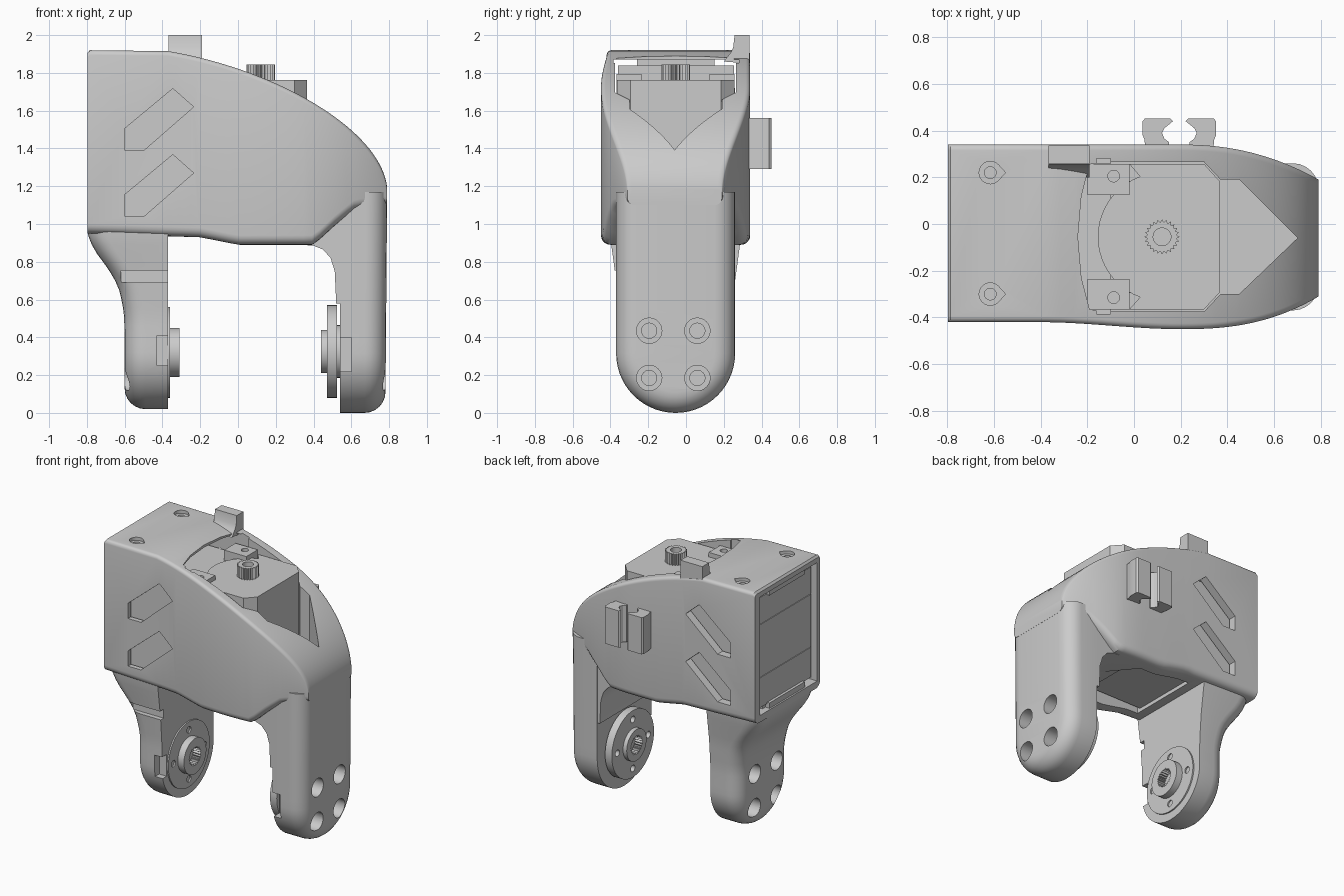
import bpy, bmesh, math
from mathutils import Vector
from mathutils.geometry import interpolate_bezier

if "Cube" in bpy.data.objects:
    bpy.data.objects.remove(bpy.data.objects["Cube"])

CY = -0.055  # middle plane of the part in y


def make(name, verts, faces):
    bm = bmesh.new()
    vs = [bm.verts.new(v) for v in verts]
    for f in faces:
        bm.faces.new([vs[i] for i in f])
    bmesh.ops.recalc_face_normals(bm, faces=bm.faces)
    me = bpy.data.meshes.new(name)
    bm.to_mesh(me)
    bm.free()
    ob = bpy.data.objects.new(name, me)
    bpy.context.collection.objects.link(ob)
    return ob


def prism(name, pts, axis, lo, hi):
    put = {'x': lambda u, v, h: (h, u, v), 'y': lambda u, v, h: (u, h, v),
           'z': lambda u, v, h: (u, v, h)}[axis]
    n = len(pts)
    verts = [put(u, v, h) for h in (lo, hi) for u, v in pts]
    faces = [tuple(range(n)), tuple(range(n, 2 * n))]
    faces += [(i, (i + 1) % n, n + (i + 1) % n, n + i) for i in range(n)]
    return make(name, verts, faces)


def box(name, x, y, z):
    return prism(name, [(x[0], y[0]), (x[1], y[0]), (x[1], y[1]), (x[0], y[1])], 'z', *z)


def circle(u, v, r, n=32):
    return [(u + r * math.cos(2 * math.pi * i / n), v + r * math.sin(2 * math.pi * i / n)) for i in range(n)]


def cyl(name, u, v, r, axis, lo, hi, n=32):
    return prism(name, circle(u, v, r, n), axis, lo, hi)


def cut(ob, *cutters):
    for c in cutters:
        m = ob.modifiers.new("cut", 'BOOLEAN')
        m.operation, m.object, m.solver = 'DIFFERENCE', c, 'EXACT'
        bpy.context.view_layer.objects.active = ob
        bpy.ops.object.modifier_apply(modifier=m.name)
        bpy.data.objects.remove(c)


def lerp(table, x):
    for (a, fa), (b, fb) in zip(table, table[1:]):
        if x <= b:
            return fa + (fb - fa) * max(0, (x - a) / (b - a))
    return table[-1][1]


# Body shell: rounded-rectangle sections lofted along x
curve = interpolate_bezier(Vector((-0.37, 0, 1.915)), Vector((0.2, 0, 1.82)),
                           Vector((0.76, 0, 1.5)), Vector((0.79, 0, 1.19)), 32)
stations = [(-0.797, 1.905), (-0.785, 1.92)] + [(p.x, p.z) for p in curve]
floor = [(-0.8, 0.95), (-0.37, 0.935), (-0.2, 0.93), (0, 0.89), (0.4, 0.89), (0.52, 1.0), (0.62, 1.08), (0.79, 1.1)]
verts, N = [], 24
for x, z1 in stations:
    t = max(0, (x - 0.2) / 0.59)
    s = min(1, max(0, (x + 0.4) / 0.6))
    y0 = -0.42 - 0.03 * s * s * (3 - 2 * s) + 0.14 * t ** 2.5
    y1 = 0.34 - 0.15 * t ** 2.2
    z0 = lerp(floor, x)
    for cy, cz, r, a0 in ((y1, z1, 0.025, 0), (y0, z1, 0.025, 90), (y0, z0, 0.05, 180), (y1, z0, 0.05, 270)):
        r = min(r, (z1 - z0) * 0.4)
        sy, sz = (1 if cy == y0 else -1), (1 if cz == z0 else -1)
        for k in range(6):
            a = math.radians(a0 + 18 * k)
            verts.append((x, cy + sy * r + r * math.cos(a), cz + sz * r + r * math.sin(a)))
M = len(stations)
faces = [(i * N + j, i * N + (j + 1) % N, (i + 1) * N + (j + 1) % N, (i + 1) * N + j)
         for i in range(M - 1) for j in range(N)]
faces += [tuple(range(N)), tuple(range((M - 1) * N, M * N))]
body = make("body_shell", verts, faces)

# Openings: rear bay, top pocket with pointed end, underside window
pocket = [(-0.13, -0.375), (0.3, -0.375), (0.37, -0.3), (0.45, -0.3), (0.7, -0.06), (0.45, 0.19), (0.37, 0.19),
          (0.3, 0.265), (-0.13, 0.265), (-0.19, 0.255), (-0.225, 0.12), (-0.24, CY), (-0.225, -0.23), (-0.19, -0.365)]
under = [(-0.3, -0.32), (0.12, -0.32), (0.34, CY), (0.12, 0.21), (-0.3, 0.21)]
cut(body, box("c", (-1, -0.1), (-0.385, 0.28), (1.0, 1.87)), prism("c", pocket, 'z', 1.2, 2.3),
    prism("c", under, 'z', 0.7, 1.3))

# Slanted side windows and top screw holes
for dz in (0, -0.35):
    slant = [(-0.6, 1.393 + dz), (-0.495, 1.393 + dz), (-0.235, 1.62 + dz), (-0.345, 1.717 + dz), (-0.6, 1.505 + dz)]
    cut(body, prism("c", slant, 'y', -0.6, -0.37), prism("c", slant, 'y', 0.265, 0.6))
for y in (0.22, -0.3):
    drop = circle(-0.615, y, 0.048, 24)[3:-2] + [(-0.55, y)]
    cut(body, prism("c", drop, 'z', 1.895, 2.1), cyl("c", -0.615, y, 0.025, 'z', 1.8, 2.1))


# Legs: U-shaped rings lofted outward, with rounded outer rim
def leg(name, side, xi, outer, width, top, cz, r, R):
    zs = [top - (top - cz) * k / 14 for k in range(14)]
    arc = [math.radians(90 * k / 14) for k in range(15)]
    rings = []
    for a in [None] + [math.radians(15 * k) for k in range(7)]:
        i = 0 if a is None else R * (1 - math.cos(a))
        half = [(lerp(width, z) - i, z) for z in zs]
        half += [((r - i) * math.cos(t), cz - (r - i) * math.sin(t)) for t in arc]
        half[-1] = (0, half[-1][1])
        loop = half + [(-y, z) for y, z in half[-2::-1]]
        rings.append([(xi if a is None else side * (lerp(outer, z) - R + R * math.sin(a)), y + CY, z)
                      for y, z in loop])
    n, m, h = len(rings[0]), len(rings), len(zs) + len(arc) - 1
    faces = [(q * n + j, q * n + j + 1, (q + 1) * n + j + 1, (q + 1) * n + j)
             for q in range(m - 1) for j in range(n - 1)]
    for b in (0, (m - 1) * n):
        faces += [(b + j, b + j + 1, b + n - 2 - j, b + n - 1 - j) for j in range(h - 1)]
        faces.append((b + h - 1, b + h, b + h + 1))
    faces.append([q * n for q in range(m)] + [q * n + n - 1 for q in reversed(range(m))])
    ob = make(name, [p for ring in rings for p in ring], faces)
    for y in (-0.195, 0.06):  # stepped screw holes
        for z in (0.185, 0.435):
            e = outer[0][1]
            for rad, depth in ((0.067, 0.1), (0.04, 0.16)):
                cut(ob, cyl("c", y, z, rad, 'x', *sorted((side * (e - depth), side * 1.0))))
    return ob


right_leg = leg("right_leg", 1, 0.54, [(0, 0.78), (1.2, 0.79)], [(0, 0.315), (1.2, 0.315)], 1.17, 0.315, 0.315, 0.11)
cut(right_leg, box("c", (0.5, 0.6), (-0.5, -0.29), (0.22, 0.4)))
flare = [(0.0, 0.6), (0.5, 0.602), (0.58, 0.612), (0.66, 0.632), (0.72, 0.66), (0.78, 0.7), (0.84, 0.745),
         (0.9, 0.78), (0.95, 0.797)]
left_leg = leg("left_leg", -1, -0.37, flare, [(0, 0.3), (0.5, 0.3), (0.7, 0.315), (0.96, 0.35)], 0.985, 0.32, 0.3, 0.11)
cut(left_leg, box("c", (-0.62, -0.3), (-0.6, -0.335), (0.69, 0.755)),
    box("c", (-0.43, -0.3), (-0.6, -0.3), (0.25, 0.41)))

# Fillet and inner pad joining the right leg to the body
prism("leg_fillet", [(0.2, 0.9), (0.4, 0.885), (0.45, 0.865), (0.49, 0.82), (0.512, 0.75), (0.52, 0.58), (0.57, 0.58),
                     (0.57, 1.05), (0.2, 1.0)], 'y', -0.368, 0.258)


# Hinge discs with centre boss, bore and four small holes
def hinge(name, cz, inner, face, boss, r, rb):
    lo, hi = sorted((inner, face))
    d = cyl(name + "_disc", CY, cz, r, 'x', lo, hi, 64)
    b = cyl(name + "_boss", CY, cz, rb, 'x', *sorted((face - (boss - face) * 0.1, boss)), 48)
    for k in range(4):
        a = k * math.pi / 2
        cut(d, cyl("c", CY + 0.18 * math.cos(a), cz + 0.18 * math.sin(a), 0.024, 'x', lo - 0.1, hi + 0.1, 20))
    mid = (lo + hi) / 2
    bore = [(CY + q * math.cos(i * math.pi / 24), cz + q * math.sin(i * math.pi / 24))
            for i in range(48) for q in [(0.07, 0.058)[i % 2]]]
    for ob in (d, b):
        cut(ob, prism("c", bore, 'x', *sorted((mid, boss + (boss - face)))))


hinge("left_hinge", 0.32, -0.43, -0.36, -0.31, 0.24, 0.13)
hinge("right_hinge", 0.325, 0.525, 0.47, 0.44, 0.245, 0.115)
cyl("right_hinge_core", CY, 0.325, 0.14, 'x', 0.515, 0.56)

# Motor inside the shell
GX = 0.12
left_arc = [(GX + 0.275 * math.cos(a), CY + 0.275 * math.sin(a))
            for a in (math.radians(110 + 140 * k / 20) for k in range(21))]
case = [(-0.02, -0.365), (0.3, -0.365), (0.365, -0.295), (0.365, 0.185), (0.3, 0.257), (-0.02, 0.257)]
prism("motor_top", case + left_arc, 'z', 1.5, 1.762)
box("motor_block", (-0.75, 0.365), (-0.295, 0.185), (0.96, 1.6))
box("motor_rear", (-0.75, -0.1), (-0.365, 0.26), (1.03, 1.72))
box("motor_sides", (-0.2, 0.3), (-0.365, 0.257), (1.22, 1.55))
for k, s in enumerate((-1, 1)):  # screw ears beside the round housing
    y = CY + s * 0.26
    ear = box("motor_ear_%d" % k, (-0.2, -0.02), sorted((CY + s * 0.18, CY + s * 0.312)), (1.6, 1.795))
    cut(ear, cyl("c", -0.087, y, 0.025, 'z', 1.74, 1.9, 20))
gear = [(GX + q * math.cos(i * math.pi / 24), CY + q * math.sin(i * math.pi / 24))
        for i in range(48) for q in [(0.075, 0.062)[i % 2]]]
shaft = prism("output_gear", gear, 'z', 1.74, 1.845)
cut(shaft, cyl("c", GX, CY, 0.038, 'z', 1.79, 1.9))

# Rear panel in three strips with retaining lips
for k, (a, b) in enumerate(((1.03, 1.25), (1.254, 1.64), (1.644, 1.84))):
    box("rear_panel_%d" % k, (-0.765, -0.7), (-0.36, 0.255), (a, b))
for k, (a, b) in enumerate(((1.0, 1.04), (1.83, 1.87))):
    box("rear_lip_%d" % k, (-0.785, -0.72), (-0.26, 0.15), (a, b))

# Hook on the top edge
prism("top_hook", [(0.2, 1.86), (0.235, 1.905), (0.25, 1.935), (0.257, 2.0), (0.335, 2.0), (0.335, 1.85)],
      'x', -0.367, -0.19)

# Pair of cable clips on the back
clip = [(0.05, 0.3), (0.045, 0.36), (0.037, 0.38), (0.037, 0.44), (0.047, 0.452), (0.155, 0.452), (0.167, 0.44),
        (0.13, 0.41), (0.12, 0.39), (0.13, 0.365), (0.15, 0.35), (0.15, 0.3)]
prism("clip_left", clip, 'z', 1.29, 1.56)
prism("clip_right", [(0.388 - x, y) for x, y in clip], 'z', 1.29, 1.56)

# Smooth shading with sharp edges kept
for ob in bpy.context.scene.objects:
    bpy.ops.object.select_all(action='DESELECT')
    ob.select_set(True)
    bpy.context.view_layer.objects.active = ob
    bpy.ops.object.shade_smooth_by_angle(angle=math.radians(30))
